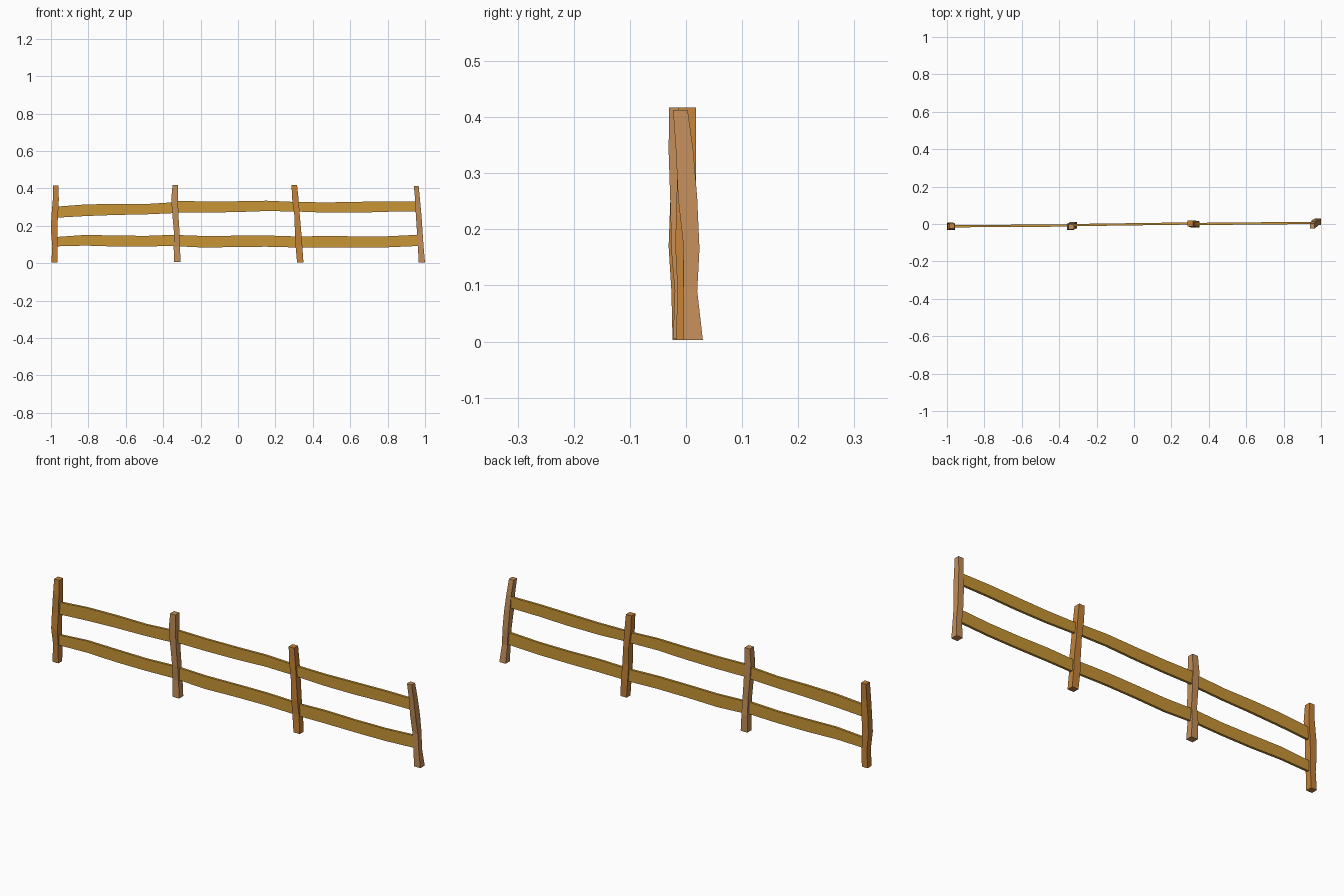
import bpy, bmesh

def material(name, col):
    m = bpy.data.materials.new(name)
    m.diffuse_color = (*col, 1)
    return m

ORANGE = material("orange_wood", (0.54, 0.22, 0.04))
TAN = material("tan_wood", (0.54, 0.27, 0.10))
YELLOW = material("yellow_wood", (0.58, 0.30, 0.035))

def loft(name, rings, mat):
    """Join four-cornered cross-sections into a closed, flat-shaded beam."""
    bm = bmesh.new()
    loops = [[bm.verts.new(c) for c in r] for r in rings]
    for a, b in zip(loops, loops[1:]):
        for i in range(4):
            j = (i + 1) % 4
            bm.faces.new((a[i], a[j], b[j], b[i]))
    bm.faces.new(loops[0])
    bm.faces.new(loops[-1])
    bmesh.ops.recalc_face_normals(bm, faces=bm.faces)
    me = bpy.data.meshes.new(name)
    bm.to_mesh(me)
    bm.free()
    me.materials.append(mat)
    ob = bpy.data.objects.new(name, me)
    bpy.context.collection.objects.link(ob)

# Posts: warped square beams, sections are (z, x0, x1, y0, y1)
posts = [
    (ORANGE, [(0.003, -.998, -.966, -.024, .007), (.09, -.993, -.965, -.026, .006),
              (.17, -1.0, -.966, -.031, .004), (.25, -.998, -.963, -.028, .004),
              (.34, -.990, -.958, -.031, .003), (.415, -.988, -.960, -.025, .005)]),
    (TAN, [(0.005, -.342, -.306, -.023, .010), (.09, -.344, -.311, -.020, .011),
           (.16, -.342, -.312, -.026, .005), (.25, -.350, -.318, -.028, .004),
           (.34, -.357, -.321, -.031, .003), (.417, -.350, -.321, -.030, .001)]),
    (ORANGE, [(0.003, .316, .350, -.018, .013), (.09, .308, .344, -.015, .016),
              (.17, .304, .338, -.019, .014), (.25, .302, .331, -.017, .018),
              (.34, .290, .324, -.014, .018), (.417, .286, .316, -.013, .018)]),
    (TAN, [(0.003, .966, 1.0, -.004, .030), (.09, .962, .992, -.005, .020),
           (.165, .957, .987, -.004, .024), (.255, .951, .981, -.014, .020),
           (.34, .947, .973, -.018, .013), (.413, .940, .966, -.023, .003)]),
]
for n, (mat, secs) in enumerate(posts, 1):
    loft(f"post_{n}", [[(x0, y0, z), (x1, y0, z), (x1, y1, z), (x0, y1, z)]
                       for z, x0, x1, y0, y1 in secs], mat)

# Rails: thin wavy planks through each bay, stations are (bottom, top)
bays = [(-.975, -.335, -.012, -.008), (-.335, .315, -.006, .003), (.315, .965, .000, .006)]
upper = [[(.243, .302), (.252, .314), (.258, .317), (.261, .316), (.268, .326)],
         [(.272, .333), (.271, .330), (.273, .331), (.279, .334), (.276, .327)],
         [(.276, .327), (.270, .325), (.270, .328), (.275, .331), (.276, .330)]]
lower = [[(.090, .140), (.094, .151), (.089, .148), (.089, .146), (.093, .152)],
         [(.091, .151), (.083, .145), (.087, .147), (.088, .148), (.084, .143)],
         [(.084, .142), (.085, .146), (.084, .143), (.085, .144), (.092, .152)]]
T = 0.006
for label, rail in (("upper", upper), ("lower", lower)):
    for n, ((xa, xb, ya, yb), stations) in enumerate(zip(bays, rail), 1):
        rings = []
        for i, (lo, hi) in enumerate(stations):
            f = i / (len(stations) - 1)
            x, y = xa + (xb - xa) * f, ya + (yb - ya) * f
            rings.append([(x, y - T, lo), (x, y + T, lo), (x, y + T, hi), (x, y - T, hi)])
        loft(f"{label}_rail_{n}", rings, YELLOW)
